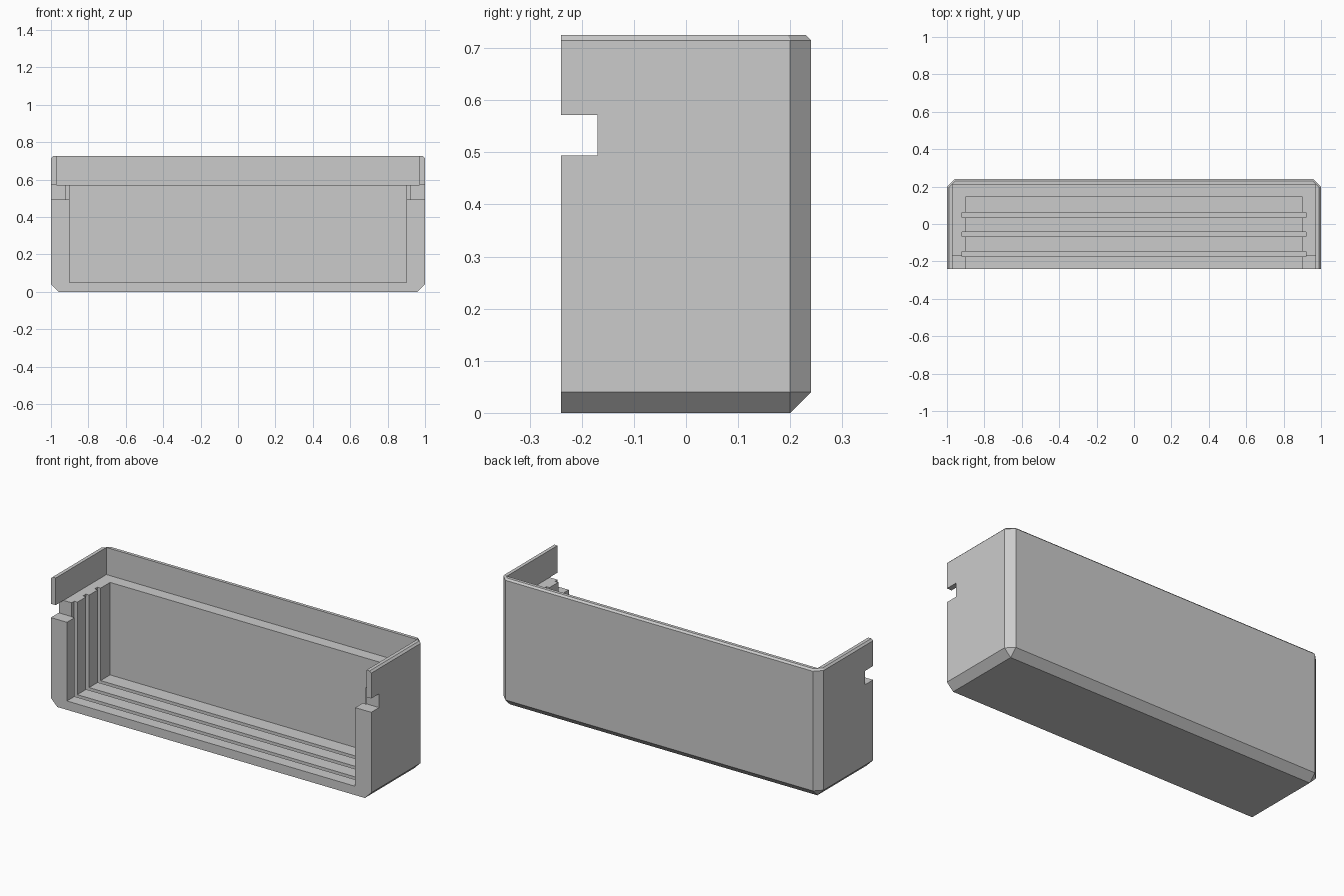
import bpy
import bmesh

cube = bpy.data.objects.get("Cube")
if cube:
    bpy.data.objects.remove(cube, do_unlink=True)

W, D, H = 1.0, 0.24, 0.725      # half width, half depth, height
OPEN = -0.4                     # cutters run out past the open front

grey = bpy.data.materials.new("plain grey")
grey.use_nodes = True
colour = (0.6, 0.6, 0.6, 1)
grey.diffuse_color = colour
grey.node_tree.nodes["Principled BSDF"].inputs["Base Color"].default_value = colour


def box(name, half_x, y, z):
    """Box symmetric in x, spanning the given y and z ranges."""
    bm = bmesh.new()
    bmesh.ops.create_cube(bm, size=1)
    for v in bm.verts:
        v.co.x *= 2 * half_x
        v.co.y = y[1] if v.co.y > 0 else y[0]
        v.co.z = z[1] if v.co.z > 0 else z[0]
    mesh = bpy.data.meshes.new(name)
    bm.to_mesh(mesh)
    bm.free()
    mesh.materials.append(grey)
    obj = bpy.data.objects.new(name, mesh)
    bpy.context.collection.objects.link(obj)
    return obj


def chamfer(obj, width, rule):
    """Chamfer the edges behind the front face whose midpoint meets the rule."""
    bm = bmesh.new()
    bm.from_mesh(obj.data)
    edges = []
    for e in bm.edges:
        mid = (e.verts[0].co + e.verts[1].co) / 2
        if mid.y > -D + 0.01 and rule(e, mid):
            edges.append(e)
    bmesh.ops.bevel(bm, geom=edges, offset=width, segments=1,
                    affect='EDGES', profile=0.5)
    bm.to_mesh(obj.data)
    bm.free()


# Outer block: wide chamfer on the base and rear corners, fine one on the rim
shell = box("half_shell", W, (-D, D), (0, H))
chamfer(shell, 0.04, lambda e, m: m.z < 0.01 or (m.y > D - 0.01 and abs(m.x) > W - 0.01))
chamfer(shell, 0.01, lambda e, m: m.z > H - 0.001)

# Main cavity, recessed rim, and the notch through both side walls
cutters = [
    box("main_cavity", 0.9, (OPEN, 0.145), (0.05, 0.8)),
    box("rim_recess", 0.97, (OPEN, 0.212), (0.572, 0.9)),
    box("side_notch", 1.2, (OPEN, -0.17), (0.494, 0.572)),
]
# Card guide grooves running up the walls and along the floor
for y in (0.048, -0.055, -0.16):
    cutters.append(box("guide_groove", 0.92, (y - 0.013, y + 0.013), (0.03, 0.65)))

for cutter in cutters:
    cutter.hide_render = True
    mod = shell.modifiers.new(cutter.name, 'BOOLEAN')
    mod.operation = 'DIFFERENCE'
    mod.solver = 'EXACT'
    mod.object = cutter

# Bake the cuts and discard the cutters
depsgraph = bpy.context.evaluated_depsgraph_get()
result = bpy.data.meshes.new_from_object(shell.evaluated_get(depsgraph))
shell.modifiers.clear()
shell.data = result
for cutter in cutters:
    bpy.data.objects.remove(cutter, do_unlink=True)
